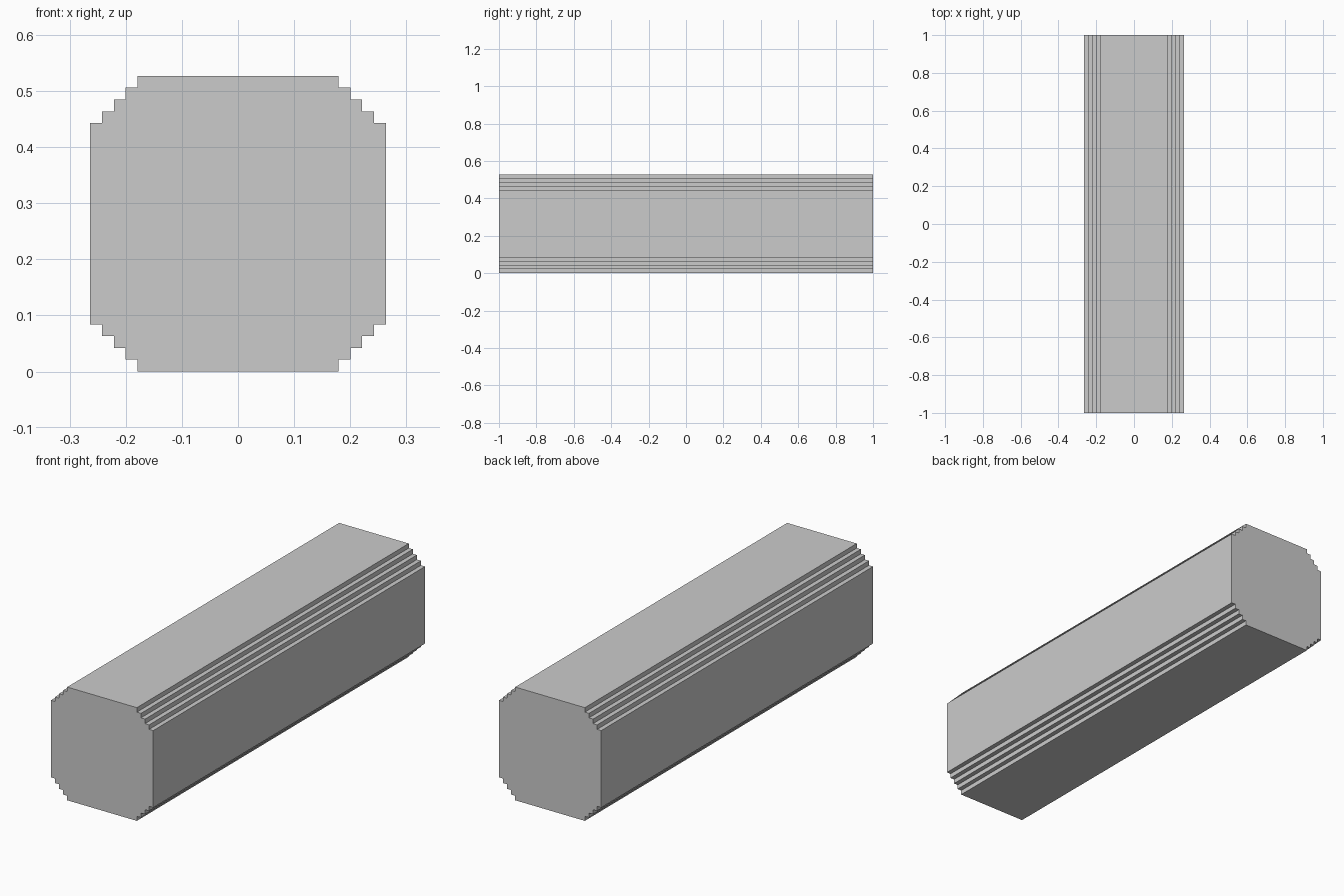
import bpy, bmesh
from mathutils import Vector

if "Cube" in bpy.data.objects:
    bpy.data.objects.remove(bpy.data.objects["Cube"])

UNIT = 0.527 / 25      # size of one stair step
HALF = 12.5 * UNIT     # half width and half height of the beam
STEPS = 4              # stair steps on each corner
LENGTH = 2.0

# Stepped corner of the cross-section, from the right side up to the top
corner = []
for i in range(STEPS + 1):
    x = HALF - i * UNIT
    z = HALF - (STEPS - i) * UNIT
    if i > 0:
        corner.append((x, z - UNIT))
    corner.append((x, z))

# Repeat the corner around the section with quarter turns
profile = []
for turn in range(4):
    profile += corner
    corner = [(-z, x) for x, z in corner]

# Beam: extrude the section along its length
bm = bmesh.new()
end = bm.faces.new([bm.verts.new((x, -LENGTH / 2, z + HALF)) for x, z in profile])
extruded = bmesh.ops.extrude_face_region(bm, geom=[end], use_keep_orig=True)["geom"]
moved = [g for g in extruded if isinstance(g, bmesh.types.BMVert)]
bmesh.ops.translate(bm, verts=moved, vec=Vector((0, LENGTH, 0)))
bmesh.ops.recalc_face_normals(bm, faces=bm.faces)

mesh = bpy.data.meshes.new("stepped_beam")
bm.to_mesh(mesh)
bm.free()
beam = bpy.data.objects.new("stepped_beam", mesh)
bpy.context.collection.objects.link(beam)
